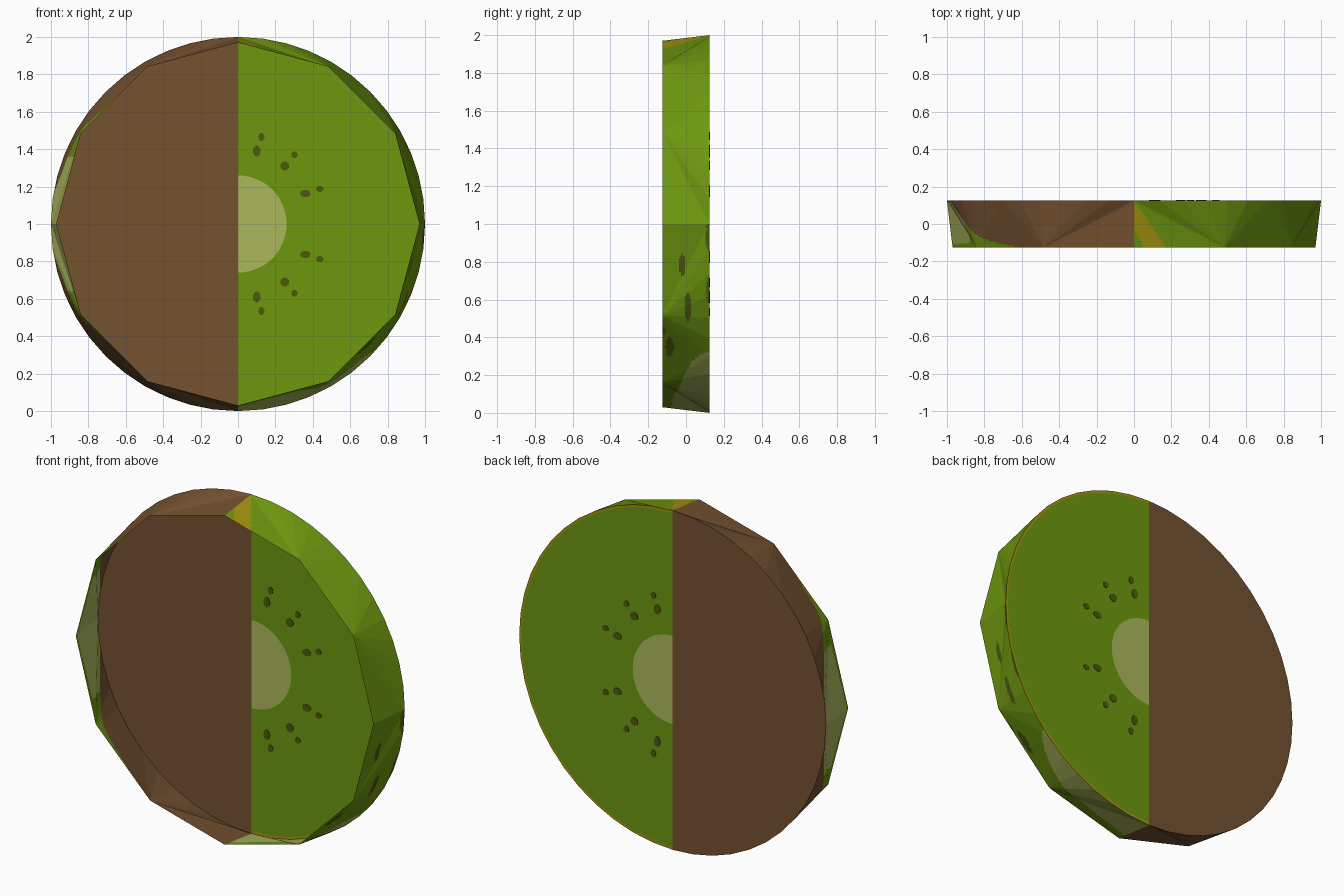
import bpy, bmesh, math
from mathutils import Vector

if "Cube" in bpy.data.objects:
    bpy.data.objects.remove(bpy.data.objects["Cube"])

Y0, Y1 = -0.125, 0.125      # open front edge, closed back


def mat(name, rgb):
    m = bpy.data.materials.new(name)
    m.diffuse_color = [(c / 255 / 12.92 if c < 11 else ((c / 255 + 0.055) / 1.055) ** 2.4) for c in rgb] + [1]
    m.use_nodes = True
    m.node_tree.nodes["Principled BSDF"].inputs["Base Color"].default_value = m.diffuse_color
    return m


MATS = [mat("brown skin", (116, 82, 48)), mat("green flesh", (109, 151, 15)),
        mat("pale core", (172, 184, 91)), mat("dark seed", (80, 88, 14)),
        mat("yellow edge", (163, 147, 14))]
BROWN, GREEN, PALE, SEED, YELLOW = range(5)


def finish(bm, name, smooth=True):
    me = bpy.data.meshes.new(name)
    bm.to_mesh(me)
    bm.free()
    for m in MATS:
        me.materials.append(m)
    ob = bpy.data.objects.new(name, me)
    bpy.context.collection.objects.link(ob)
    if smooth:
        bpy.ops.object.select_all(action='DESELECT')
        ob.select_set(True)
        bpy.context.view_layer.objects.active = ob
        bpy.ops.object.shade_smooth_by_angle(angle=math.radians(25))
    return ob


def pt(r, deg, y):
    a = math.radians(deg)
    return Vector((r * math.cos(a), y, 1 + r * math.sin(a)))


def lerp_table(table, v):
    for (a, fa), (b, fb) in zip(table, table[1:]):
        if v <= b:
            return fa + (fb - fa) * (v - a) / (b - a)
    return table[-1][1]


# Painted patches of the rim: which colour lies at a point
BROWN_LIMIT = [(-0.126, 0.71), (-0.09, 0.56), (-0.05, 0.48), (0.08, 0.24), (0.126, 0.16)]
RIM_SEEDS = [(-0.02, 0.78, 0.017, 0.06), (0.01, 0.56, 0.018, 0.075), (-0.085, 0.35, 0.022, 0.052),
             (0.12, 0.93, 0.016, 0.07), (0.12, 0.65, 0.012, 0.07), (-0.12, 0.44, 0.01, 0.02)]


def rim_colour(c):
    x, y, z = c
    if x < 0:
        h = abs(z - 1)
        if x > -0.6 or h > lerp_table(BROWN_LIMIT, y):
            return BROWN
        return PALE if h < 0.36 and y > -0.11 + 0.1 * h * h else GREEN
    if z > 1.8:
        if x < (-0.03 - y) * 0.6:
            return GREEN
        return YELLOW if x < (Y1 - y) * 0.68 else GREEN
    a = 90 + math.degrees(math.atan2(z - 1, x))
    if (a / 47) ** 2 + ((Y1 - y) / 0.2) ** 2 < 1:
        return PALE
    if x > 0.3:
        for sy, sz, ry, rz in RIM_SEEDS:
            if ((y - sy) / ry) ** 2 + ((z - sz) / rz) ** 2 < 1:
                return SEED
    return GREEN


# Rim: twelve-sided front edge joined by fans to a round back edge
bm = bmesh.new()
F = [bm.verts.new(pt(0.97, 30 * i, Y0)) for i in range(12)]
B = [bm.verts.new(pt(1.0, 7.5 * i, Y1)) for i in range(48)]
for q in range(4):
    f = [F[(3 * q + i) % 12] for i in range(4)]
    b = [B[(12 * q + i) % 48] for i in range(13)]
    tris = [(f[0], f[1], b[0]), (f[1], f[2], b[6]), (f[2], f[3], b[12])]
    tris += [(f[1] if i < 6 else f[2], b[i + 1], b[i]) for i in range(12)]
    for t in tris:
        bm.faces.new(t)
bmesh.ops.subdivide_edges(bm, edges=bm.edges[:], cuts=22, use_grid_fill=True)
for face in bm.faces:
    c = face.calc_center_median()
    face.material_index = rim_colour(c)
    face.normal_update()
    if face.normal.dot(Vector((c.x, 0, c.z - 1))) < 0:
        face.normal_flip()
finish(bm, "rim")

# Back disc: rings for core, flesh and yellow edge; the left half is skin
bm = bmesh.new()
mid = bm.verts.new((0, Y1, 1))
rings = [[bm.verts.new(pt(r, 7.5 * i, Y1)) for i in range(48)] for r in (0.26, 0.985, 1.0)]
for i in range(48):
    j = (i + 1) % 48
    quads = [(mid, rings[0][j], rings[0][i])]
    quads += [(rings[k][i], rings[k][j], rings[k + 1][j], rings[k + 1][i]) for k in (0, 1)]
    for vs, colour in zip(quads, (PALE, GREEN, YELLOW)):
        face = bm.faces.new(vs)
        face.material_index = colour if face.calc_center_median().x > 0 else BROWN
        face.normal_update()
        if face.normal.y < 0:
            face.normal_flip()
finish(bm, "cut_face", False)

# Seeds: thin oval plates showing on both sides of the disc
bm = bmesh.new()
for x, h, rx, rz in [(0.10, 0.39, 0.021, 0.03), (0.25, 0.31, 0.025, 0.025), (0.36, 0.163, 0.028, 0.021),
                     (0.125, 0.465, 0.017, 0.022), (0.302, 0.37, 0.018, 0.019), (0.437, 0.188, 0.02, 0.017)]:
    for s in (1, -1):
        loops = [[bm.verts.new((x + rx * math.cos(k * math.pi / 5), y,
                                1 + s * h + rz * math.sin(k * math.pi / 5))) for k in range(10)]
                 for y in (Y1 - 0.003, Y1 + 0.003)]
        bm.faces.new(loops[0])
        bm.faces.new(loops[1][::-1])
        for k in range(10):
            n = (k + 1) % 10
            bm.faces.new((loops[0][n], loops[0][k], loops[1][k], loops[1][n]))
for face in bm.faces:
    face.material_index = SEED
bmesh.ops.recalc_face_normals(bm, faces=bm.faces[:])
finish(bm, "seeds", False)
